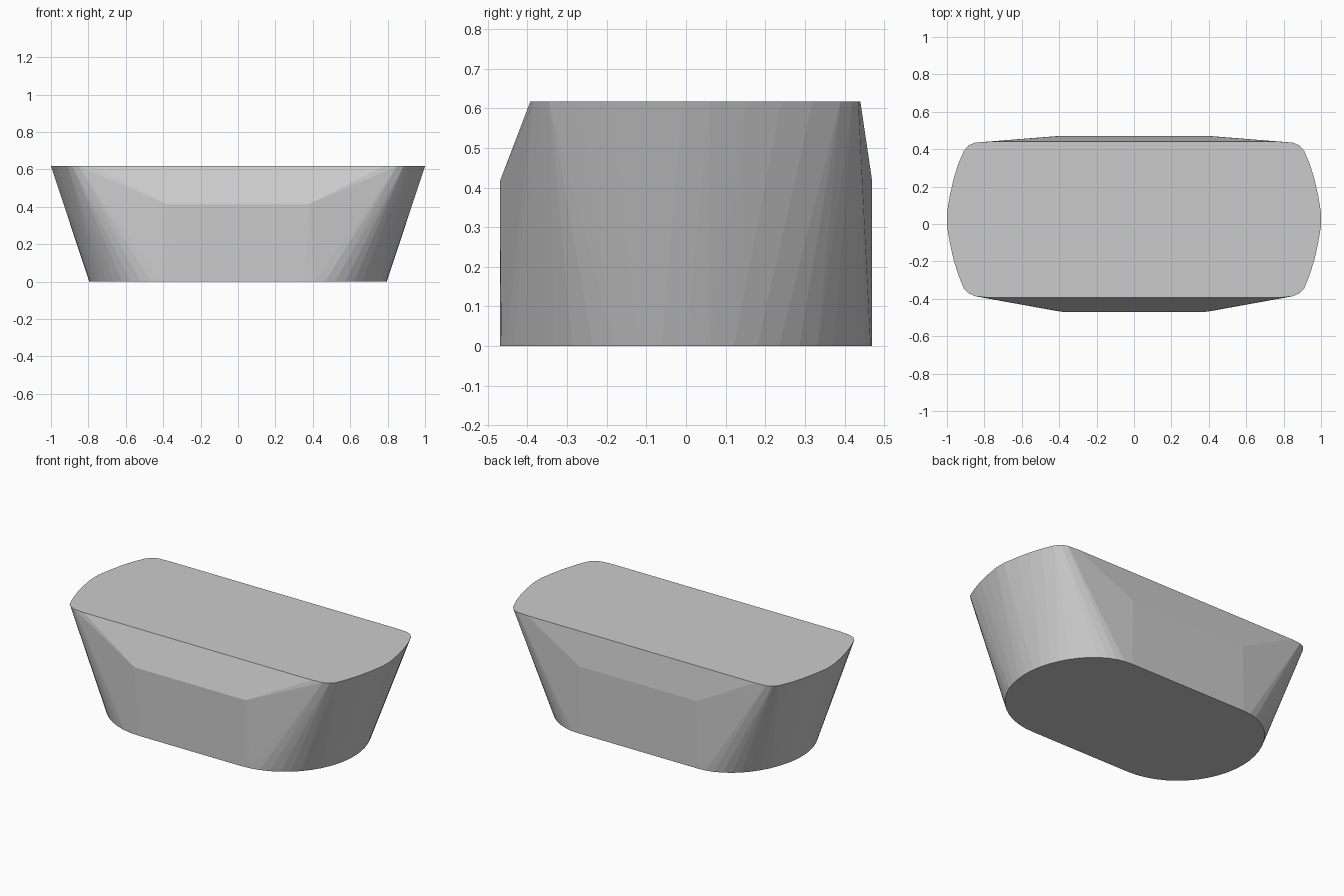
import bpy, bmesh, math

if "Cube" in bpy.data.objects:
    bpy.data.objects.remove(bpy.data.objects["Cube"])

TOP_Z, BREAK_Z, HALF_DEPTH = 0.617, 0.415, 0.47


def mirrored(points, z):
    """Both left and right copies of a half outline at one height."""
    return [(s * x, y, z) for x, y in points for s in (1, -1)]


# Base outline: straight front and back, rounded ends
base = []
for i in range(25):
    a = math.radians(-90 + 180 * i / 24)
    start = 0.35 if a < 0 else 0.35 + 0.06 * math.sin(a)
    base.append((start + (0.795 - start) * math.cos(a), HALF_DEPTH * math.sin(a)))

# Top outline: wide, gently bowed ends with rounded corners
top = [(0.78, -0.393), (0.85, -0.386), (0.885, -0.37), (0.91, -0.345),
       (0.94, -0.27), (0.965, -0.19), (0.985, -0.10), (1.0, -0.01),
       (1.0, 0.06), (0.985, 0.15), (0.965, 0.24), (0.94, 0.32),
       (0.91, 0.39), (0.885, 0.42), (0.85, 0.435), (0.78, 0.44)]

# Corners where the front and back walls start leaning inward
lean = [(0.38, -HALF_DEPTH), (0.40, HALF_DEPTH)]

# Flared block skinned over the three levels
bm = bmesh.new()
for co in mirrored(base, 0) + mirrored(top, TOP_Z) + mirrored(lean, BREAK_Z):
    bm.verts.new(co)
bmesh.ops.remove_doubles(bm, verts=bm.verts[:], dist=0.0005)
hull = bmesh.ops.convex_hull(bm, input=bm.verts[:])
loose = list({g for g in hull["geom_interior"] + hull["geom_unused"]
              if isinstance(g, bmesh.types.BMVert)})
bmesh.ops.delete(bm, geom=loose, context='VERTS')
bmesh.ops.dissolve_limit(bm, angle_limit=math.radians(0.5),
                         verts=bm.verts[:], edges=bm.edges[:])
bmesh.ops.recalc_face_normals(bm, faces=bm.faces[:])

mesh = bpy.data.meshes.new("flared_block")
bm.to_mesh(mesh)
bm.free()
block = bpy.data.objects.new("flared_block", mesh)
bpy.context.collection.objects.link(block)
